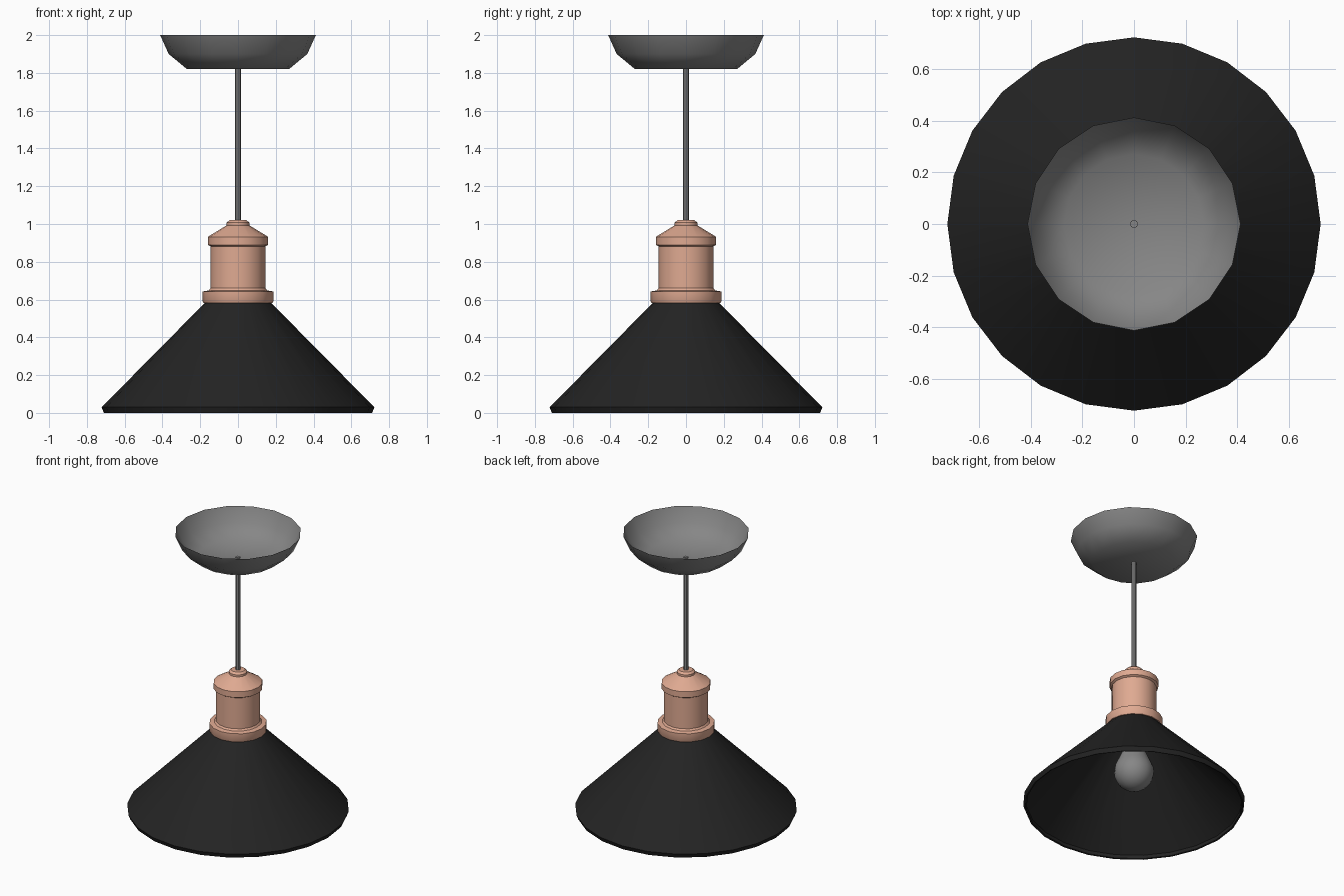
import bpy, math

if "Cube" in bpy.data.objects:
    bpy.data.objects.remove(bpy.data.objects["Cube"])


def material(name, rgb):
    m = bpy.data.materials.new(name)
    m.diffuse_color = (*rgb, 1.0)
    m.use_nodes = True
    m.node_tree.nodes["Principled BSDF"].inputs["Base Color"].default_value = m.diffuse_color
    return m


black = material("matte_black", (0.017, 0.017, 0.017))
copper = material("copper", (0.74, 0.40, 0.285))
grey = material("metal_grey", (0.24, 0.24, 0.24))


def lathe(name, profile, sides, mat, angle=35):
    """Revolve an (r, z) profile about z; r = 0 points become poles."""
    verts, faces, rings = [], [], []
    for r, z in profile:
        start = len(verts)
        if r == 0:
            verts.append((0, 0, z))
            rings.append([start] * sides)
        else:
            for i in range(sides):
                a = 2 * math.pi * i / sides
                verts.append((r * math.cos(a), r * math.sin(a), z))
            rings.append(list(range(start, start + sides)))
    for lo, hi in zip(rings, rings[1:]):
        for i in range(sides):
            j = (i + 1) % sides
            quad = [lo[i], lo[j], hi[j], hi[i]]
            faces.append(list(dict.fromkeys(quad)))
    mesh = bpy.data.meshes.new(name)
    mesh.from_pydata(verts, [], faces)
    mesh.materials.append(mat)
    ob = bpy.data.objects.new(name, mesh)
    bpy.context.collection.objects.link(ob)
    bpy.ops.object.select_all(action='DESELECT')
    ob.select_set(True)
    bpy.context.view_layer.objects.active = ob
    bpy.ops.object.shade_smooth_by_angle(angle=math.radians(angle))
    return ob


# conical shade with a thin wall and a small turned-in lip
lathe("shade", [(0.165, 0.57), (0.70, 0.028), (0.70, 0.003), (0.71, 0.0),
                (0.722, 0.03), (0.175, 0.583)], 24, black)

# copper lamp holder: lower collar, body, upper band, conical cap
lathe("lamp_holder", [(0, 0.583), (0.183, 0.583), (0.187, 0.59), (0.187, 0.643),
                      (0.155, 0.648), (0.146, 0.66), (0.146, 0.882), (0.16, 0.89),
                      (0.16, 0.932), (0.06, 0.993), (0.06, 1.007),
                      (0.045, 1.02), (0, 1.02)], 16, copper)

# suspension rod
lathe("rod", [(0, 1.01), (0.016, 1.01), (0.016, 1.826), (0, 1.826)], 8, grey)

# ceiling canopy, an open bowl
lathe("canopy", [(0, 1.82), (0.27, 1.82), (0.367, 1.90), (0.412, 2.0)],
      16, grey, 60)

# bulb: round globe narrowing to a neck inside the shade
globe = [(0.13 * math.sin(t), 0.25 - 0.13 * math.cos(t))
         for t in (math.pi * k / 12 for k in range(1, 9))]
lathe("bulb", [(0, 0.12)] + globe + [(0.075, 0.40), (0.06, 0.46), (0.06, 0.583)],
      16, grey, 60)
